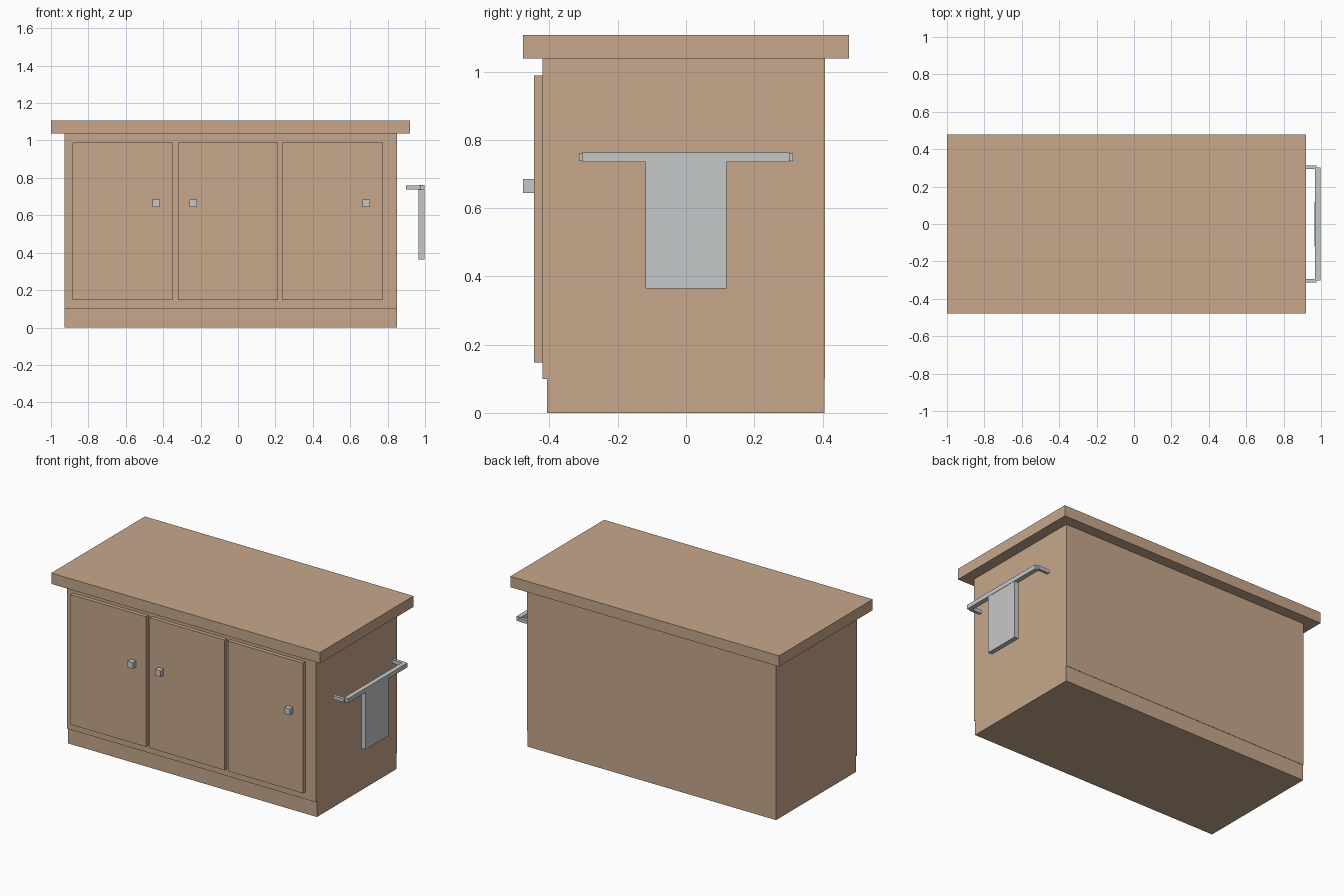
import bpy
import bmesh

if "Cube" in bpy.data.objects:
    bpy.data.objects.remove(bpy.data.objects["Cube"])


def material(name, rgb):
    m = bpy.data.materials.new(name)
    m.diffuse_color = (*rgb, 1)
    m.use_nodes = True
    m.node_tree.nodes["Principled BSDF"].inputs["Base Color"].default_value = m.diffuse_color
    return m


wood = material("light_wood", (0.57, 0.39, 0.26))
grey = material("pale_grey", (0.56, 0.58, 0.585))


def box(name, mat, x, y, z):
    """Box spanning the given (min, max) ranges."""
    bm = bmesh.new()
    bmesh.ops.create_cube(bm, size=1)
    for v in bm.verts:
        v.co = [r[0] if c < 0 else r[1] for c, r in zip(v.co, (x, y, z))]
    me = bpy.data.meshes.new(name)
    bm.to_mesh(me)
    bm.free()
    me.materials.append(mat)
    ob = bpy.data.objects.new(name, me)
    bpy.context.collection.objects.link(ob)
    return ob


# Cabinet carcass, recessed plinth and overhanging worktop
box("plinth", wood, (-0.928, 0.85), (-0.408, 0.406), (0, 0.10))
box("cabinet_body", wood, (-0.928, 0.85), (-0.42, 0.408), (0.10, 1.038))
box("worktop", wood, (-1.0, 0.92), (-0.478, 0.478), (1.038, 1.108))

# Three doors, each with a square knob
for i, (left, knob) in enumerate(((-0.884, -0.437), (-0.322, -0.24), (0.239, 0.686))):
    box(f"door_{i + 1}", wood, (left, left + 0.537), (-0.445, -0.42), (0.147, 0.988))
    box(f"knob_{i + 1}", grey, (knob - 0.02, knob + 0.02), (-0.478, -0.445), (0.645, 0.685))

# Towel rail on the right side, with a hanging towel
box("towel_rail", grey, (0.968, 0.998), (-0.303, 0.303), (0.735, 0.763))
for name, s in (("front_rail_arm", -1), ("back_rail_arm", 1)):
    box(name, grey, (0.897, 0.977), sorted((s * 0.293, s * 0.313)), (0.738, 0.76))
box("towel", grey, (0.966, 0.996), (-0.119, 0.118), (0.364, 0.742))
